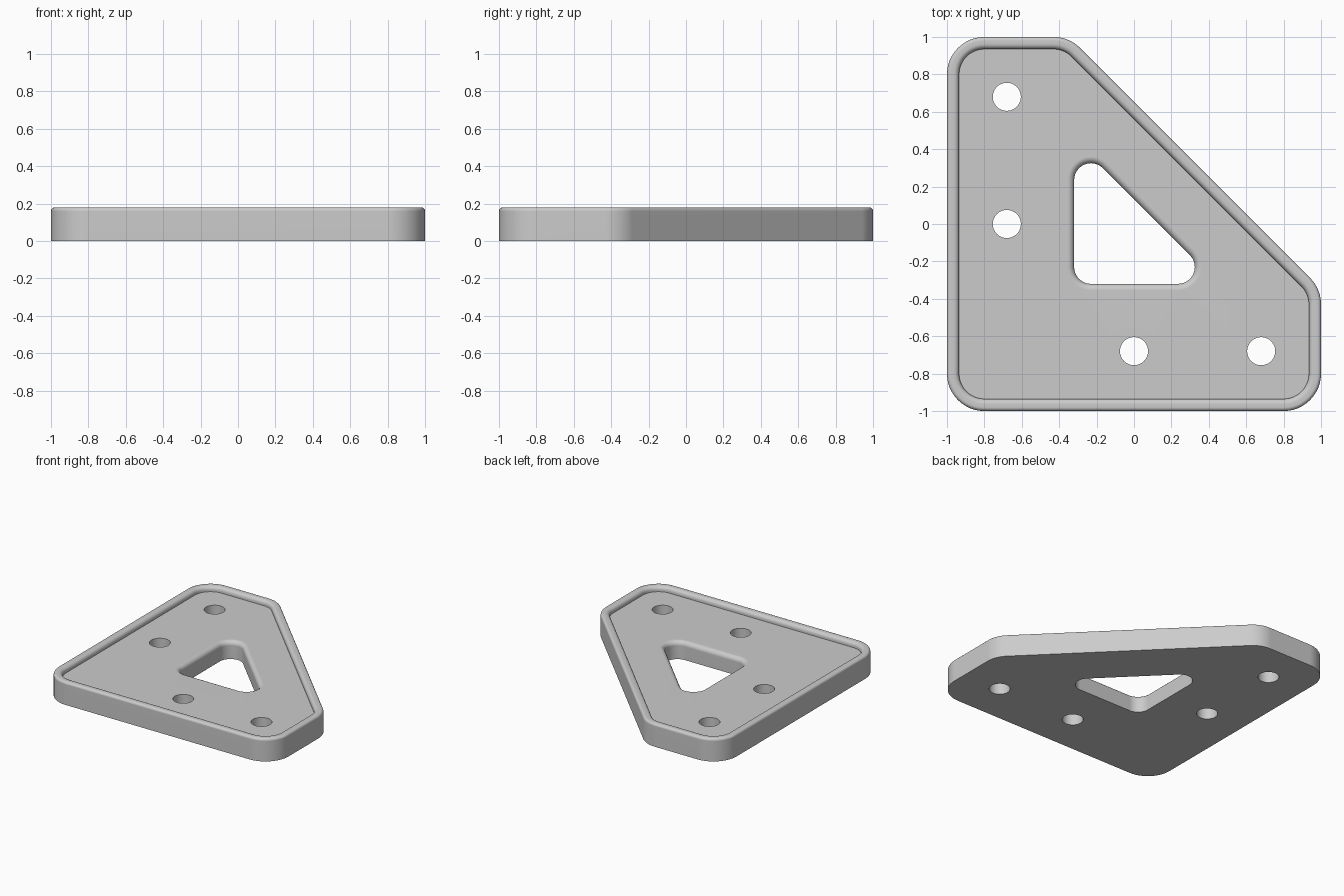
import bpy
import bmesh
import math
from mathutils import Vector

if "Cube" in bpy.data.objects:
    bpy.data.objects.remove(bpy.data.objects["Cube"], do_unlink=True)

HEIGHT, FLOOR, RIM = 0.18, 0.14, 0.065
OUTER_ROUND, INNER_ROUND, HOLE_ROUND = 0.02, 0.028, 0.035
STEPS = 5

grey = bpy.data.materials.new("plain grey")
grey.use_nodes = True
colour = (0.6, 0.6, 0.6, 1)
grey.diffuse_color = colour
grey.node_tree.nodes["Principled BSDF"].inputs["Base Color"].default_value = colour

bm = bmesh.new()


def ring(centres, radius, z):
    """Closed loop around equal circles set at the given corner centres."""
    pts, n = [], len(centres)
    for i, c in enumerate(centres):
        c = Vector(c)
        if n == 1:
            start, sweep, count = 0, math.tau, 48
        else:
            a = c - Vector(centres[i - 1])
            b = Vector(centres[(i + 1) % n]) - c
            start = math.atan2(-a.x, a.y)
            sweep = (math.atan2(-b.x, b.y) - start) % math.tau
            count = 12
        for k in range(count if n == 1 else count + 1):
            t = start + sweep * k / count
            pts.append(bm.verts.new((c.x + radius * math.cos(t),
                                     c.y + radius * math.sin(t), z)))
    return pts


def loft(centres, section):
    """Skin a (radius, z) section around an outline; return its end loops."""
    loops = [ring(centres, r, z) for r, z in section]
    n = len(loops[0])
    for lo, hi in zip(loops, loops[1:]):
        for i in range(n):
            j = (i + 1) % n
            bm.faces.new((lo[i], lo[j], hi[j], hi[i]))
    return loops[0], loops[-1]


def quarter(r, z, size, start, sweep):
    """Quarter-round points for a section."""
    return [(r + size * math.cos(start + sweep * k / STEPS),
             z + size * math.sin(start + sweep * k / STEPS))
            for k in range(STEPS + 1)]


quarter_turn = math.pi / 2

# Outer wall and raised rounded rim
R = 0.2
body = [(-0.8, -0.8), (0.8, -0.8), (0.8, -0.43), (-0.43, 0.8), (-0.8, 0.8)]
section = [(R, 0)]
section += quarter(R - OUTER_ROUND, HEIGHT - OUTER_ROUND, OUTER_ROUND,
                   0, quarter_turn)
section += quarter(R - RIM + INNER_ROUND, HEIGHT - INNER_ROUND, INNER_ROUND,
                   quarter_turn, quarter_turn)
section.append((R - RIM, FLOOR))
ends = [loft(body, section)]

# Triangular window with a rounded upper lip
r = 0.09
window = [(-0.23, -0.23), (0.235, -0.23), (-0.23, 0.235)]
section = [(r, 0)] + quarter(r + HOLE_ROUND, FLOOR - HOLE_ROUND, HOLE_ROUND,
                             math.pi, -quarter_turn)
ends.append(loft(window, section))

# Four straight bolt holes
for centre in [(-0.68, 0.68), (-0.68, 0), (0, -0.68), (0.68, -0.68)]:
    ends.append(loft([centre], [(0.075, 0), (0.075, FLOOR)]))

# Underside and recessed floor, left open at the window and holes
for side in (0, 1):
    edges = []
    for pair in ends:
        loop = pair[side]
        edges += [bm.edges.get((loop[i - 1], loop[i])) for i in range(len(loop))]
    bmesh.ops.triangle_fill(bm, edges=edges, use_beauty=True, normal=(0, 0, 1))

bmesh.ops.recalc_face_normals(bm, faces=bm.faces)
mesh = bpy.data.meshes.new("corner_plate")
bm.to_mesh(mesh)
bm.free()
mesh.materials.append(grey)
plate = bpy.data.objects.new("corner_plate", mesh)
bpy.context.collection.objects.link(plate)

# Smooth rounds, flat faces
bpy.ops.object.select_all(action='DESELECT')
plate.select_set(True)
bpy.context.view_layer.objects.active = plate
bpy.ops.object.shade_smooth_by_angle(angle=math.radians(35))
normals = plate.modifiers.new("flat_face_normals", 'WEIGHTED_NORMAL')
normals.keep_sharp = True
